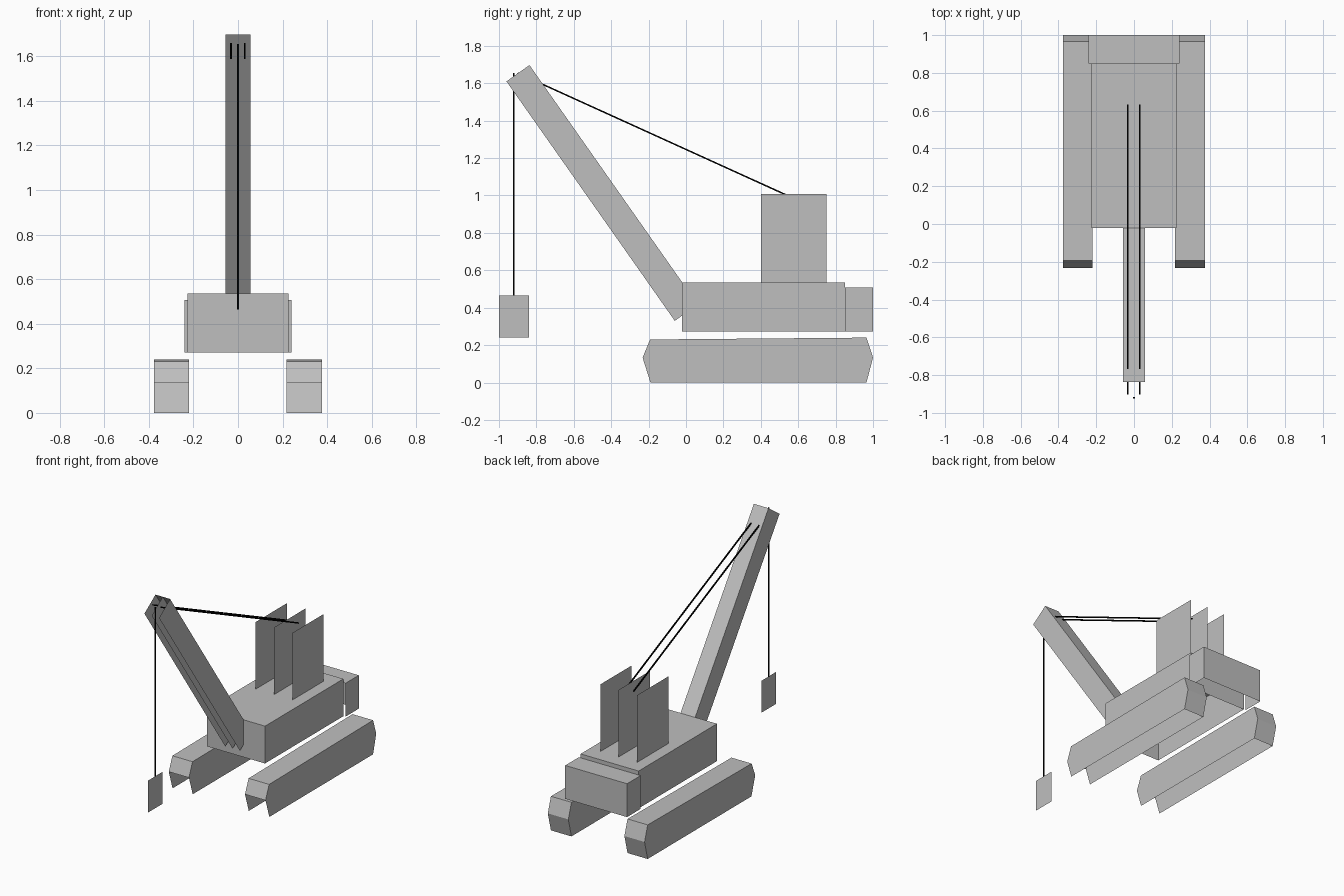
import bpy, bmesh
from mathutils import Vector

if "Cube" in bpy.data.objects:
    bpy.data.objects.remove(bpy.data.objects["Cube"])


def material(name, value):
    m = bpy.data.materials.new(name)
    m.diffuse_color = (value, value, value, 1)
    m.use_nodes = True
    m.node_tree.nodes["Principled BSDF"].inputs["Base Color"].default_value = m.diffuse_color
    return m


grey = material("grey_card", 0.52)
black = material("black_rope", 0.0)


def make(name, bm, mat):
    me = bpy.data.meshes.new(name)
    bm.to_mesh(me)
    bm.free()
    ob = bpy.data.objects.new(name, me)
    bpy.context.collection.objects.link(ob)
    me.materials.append(mat)
    return ob


def shell(name, profile, plates, walls):
    """Sheet plates of a (y, z) profile at each x, joined by walls on the listed edges."""
    bm = bmesh.new()
    rings = [[bm.verts.new((x, y, z)) for y, z in profile] for x in plates]
    for i, ring in enumerate(rings):
        # profiles run clockwise seen from +x, so the right plate is reversed
        bm.faces.new(ring if i == 0 and len(rings) > 1 else ring[::-1])
    first, last, n = rings[0], rings[-1], len(profile)
    for i in walls:
        j = (i + 1) % n
        bm.faces.new((first[j], first[i], last[i], last[j]))
    return make(name, bm, grey)


def box_profile(y0, y1, z0, z1):
    return [(y0, z0), (y0, z1), (y1, z1), (y1, z0)]


def rope(name, a, b, r=0.004):
    """Thin square rope from a to b."""
    a, b = Vector(a), Vector(b)
    bm = bmesh.new()
    bmesh.ops.create_cube(bm, size=1)
    d = b - a
    bmesh.ops.scale(bm, vec=(2 * r, 2 * r, d.length), verts=bm.verts)
    # rotate about x only, as every rope lies in a plane of constant x
    q = Vector((0, 0, 1)).rotation_difference(d.normalized())
    bmesh.ops.rotate(bm, matrix=q.to_matrix(), verts=bm.verts)
    bmesh.ops.translate(bm, vec=(a + b) / 2, verts=bm.verts)
    return make(name, bm, black)


# Tracks: open underneath and at the lower front
track = [(-0.19, 0), (-0.232, 0.133), (-0.192, 0.23),
         (0.965, 0.24), (1.0, 0.133), (0.965, 0)]
for side, x0, x1 in (("left", -0.377, -0.22), ("right", 0.217, 0.377)):
    shell(side + "_track", track, (x0, x1), (1, 2, 3, 4))

# Body and rear counterweight: open underneath
shell("body", box_profile(-0.022, 0.85, 0.272, 0.535), (-0.226, 0.226), (0, 1, 2))
shell("counterweight", box_profile(0.85, 1.0, 0.272, 0.507), (-0.241, 0.241), (1, 2))

# Upright sheets on the body
for i, x in enumerate((-0.143, 0, 0.143)):
    shell(f"cabin_plate_{i + 1}", box_profile(0.4, 0.75, 0.535, 1.008), (x,), ())

# Boom: back sheet with three ribs, open in front and at the ends
boom = [(-0.06, 0.33), (-0.96, 1.61), (-0.837, 1.697), (0.063, 0.417)]
shell("boom", boom, (-0.057, 0, 0.057), (2,))

# Hanging weight and ropes
shell("hanging_weight", box_profile(-1.0, -0.84, 0.24, 0.465), (0,), ())
rope("hoist_rope", (0, -0.92, 0.465), (0, -0.92, 1.655))
for side, x in (("left", -0.032), ("right", 0.03)):
    rope(side + "_stay_rope", (x, 0.63, 0.96), (x, -0.9, 1.655))
